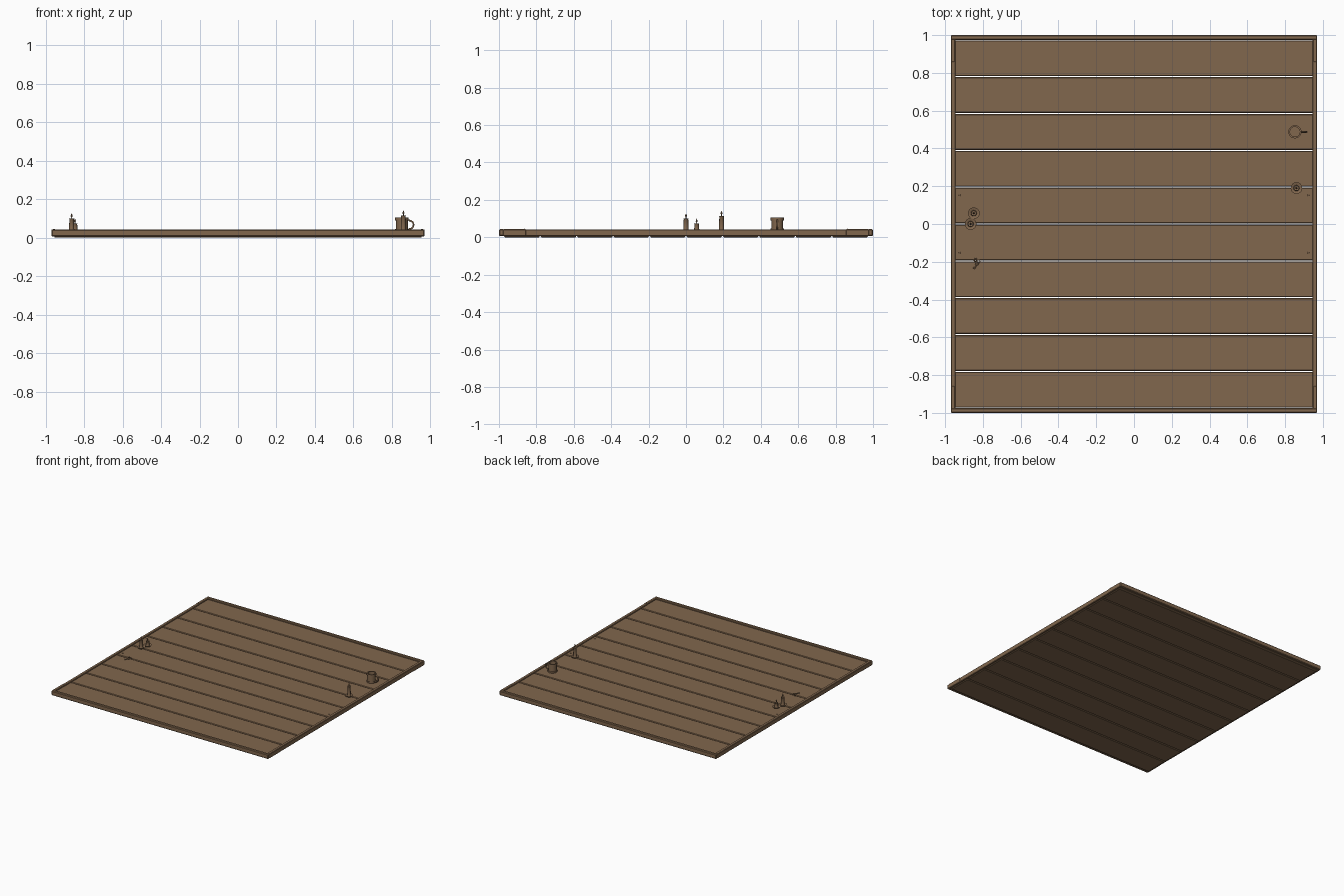
import bpy, bmesh, math
from mathutils import Matrix

if "Cube" in bpy.data.objects:
    bpy.data.objects.remove(bpy.data.objects["Cube"])

wood = bpy.data.materials.new("brown_wood")
wood.diffuse_color = (0.22, 0.135, 0.075, 1)
wood.use_nodes = True
wood.node_tree.nodes["Principled BSDF"].inputs["Base Color"].default_value = wood.diffuse_color

def finish(name, bm, smooth=False):
    me = bpy.data.meshes.new(name)
    bmesh.ops.recalc_face_normals(bm, faces=bm.faces[:])
    bm.to_mesh(me)
    bm.free()
    ob = bpy.data.objects.new(name, me)
    bpy.context.collection.objects.link(ob)
    me.materials.append(wood)
    if smooth:
        bpy.ops.object.select_all(action='DESELECT')
        ob.select_set(True)
        bpy.context.view_layer.objects.active = ob
        bpy.ops.object.shade_smooth_by_angle(angle=math.radians(40))
    return ob

def box(name, x0, x1, y0, y1, z0, z1, bevel=0.003):
    bm = bmesh.new()
    m = Matrix.Translation(((x0+x1)/2, (y0+y1)/2, (z0+z1)/2)) @ Matrix.Diagonal((x1-x0, y1-y0, z1-z0, 1))
    bmesh.ops.create_cube(bm, size=1, matrix=m)
    bmesh.ops.bevel(bm, geom=bm.edges[:], offset=bevel, segments=1, affect='EDGES')
    return finish(name, bm)

def lathe(name, x, y, profile, n=16):
    bm = bmesh.new()
    vs = [bm.verts.new((x+r, y, z)) for r, z in profile]
    es = [bm.edges.new(p) for p in zip(vs, vs[1:])]
    bmesh.ops.spin(bm, geom=vs+es, cent=(x, y, 0), axis=(0, 0, 1), angle=math.tau, steps=n)
    bmesh.ops.remove_doubles(bm, verts=bm.verts[:], dist=1e-5)
    return finish(name, bm, True)

def tube(name, pts, r, cyclic=False):
    cu = bpy.data.curves.new(name, 'CURVE')
    cu.dimensions = '3D'
    cu.bevel_depth = r
    cu.bevel_resolution = 1
    cu.use_fill_caps = True
    sp = cu.splines.new('POLY')
    sp.points.add(len(pts)-1)
    for p, c in zip(sp.points, pts):
        p.co = (*c, 1)
    sp.use_cyclic_u = cyclic
    ob = bpy.data.objects.new(name, cu)
    bpy.context.collection.objects.link(ob)
    cu.materials.append(wood)
    return ob

TOP = 0.034  # plank surface

# Ten deck planks with narrow open gaps
pitch = 0.195
for i in range(10):
    y = -5*pitch + i*pitch
    box(f"plank_{i+1}", -0.955, 0.955, y+0.003, y+pitch-0.003, 0.0, TOP, 0.004)

# Raised rim: end rails, corner pieces and side rails
for s, side in ((-1, "front"), (1, "back")):
    a, b = sorted((s*0.974, s*1.0))
    box(f"{side}_rail", -0.97, 0.97, a, b, 0.006, 0.043, 0.005)
for s, side in ((-1, "left"), (1, "right")):
    a, b = sorted((s*0.944, s*0.968))
    box(f"{side}_rail", a, b, -0.86, 0.86, 0.006, 0.042)
    for t, end in ((-1, "front"), (1, "back")):
        c, d = sorted((t*0.855, t*0.98))
        a2, b2 = sorted((s*0.946, s*0.97))
        box(f"{side}_{end}_corner", a2, b2, c, d, 0.006, 0.043)
        lathe(f"{side}_{end}_corner_peg", s*0.957, t*0.862, [(0, 0.046), (0.004, 0.045), (0.005, 0.041)], 8)
        lathe(f"{side}_{end}_nail", s*0.923, t*0.152, [(0, TOP+0.003), (0.004, TOP+0.002), (0.005, TOP)], 8)

# Candles: saucer, wax stick and flame
def candle(tag, x, y, top):
    lathe(f"{tag}_saucer", x, y, [(0, TOP-0.001), (0.022, TOP-0.001), (0.031, TOP+0.008),
                                  (0.028, TOP+0.008), (0.02, TOP+0.003), (0, TOP+0.003)])
    lathe(f"{tag}_wax", x, y, [(0, TOP), (0.017, TOP), (0.013, TOP+0.012), (0.012, top-0.003),
                               (0.014, top), (0.009, top), (0, top-0.004)], 12)
    lathe(f"{tag}_flame", x, y, [(0, top-0.005), (0.002, top-0.003), (0.002, top+0.006), (0.005, top+0.012),
                                 (0.004, top+0.018), (0, top+0.028)], 8)

candle("right_candle", 0.86, 0.19, 0.115)
candle("tall_candle", -0.865, 0.0, 0.1)
candle("short_candle", -0.848, 0.057, 0.073)

# Hollow mug with bands and a loop handle
mx, my = 0.852, 0.488
lathe("mug_body", mx, my, [(0, TOP), (0.031, TOP), (0.031, 0.102), (0.026, 0.102), (0.026, 0.042), (0, 0.042)], 20)
for nm, z0, z1 in (("lower", TOP+0.001, 0.046), ("upper", 0.09, 0.106)):
    lathe(f"mug_{nm}_band", mx, my, [(0.027, z0), (0.035, z0), (0.035, z1), (0.027, z1), (0.027, z0)], 20)
tube("mug_handle", [(mx+0.034+0.027*math.sin(a), my, 0.067+0.023*math.cos(a))
                    for a in [math.pi*k/10 for k in range(11)]], 0.005)

# Small key lying flat: three-ring bow, shaft and bit
kz = TOP+0.003
for i, (x, y) in enumerate(((-0.824, -0.197), (-0.84, -0.19), (-0.832, -0.209))):
    tube(f"key_ring_{i+1}", [(x+0.008*math.cos(k*math.tau/12), y+0.008*math.sin(k*math.tau/12), kz)
                             for k in range(12)], 0.0025, True)
tube("key_shaft", [(-0.832, -0.209, kz), (-0.845, -0.24, kz)], 0.003)
tube("key_bit", [(-0.843, -0.235, kz), (-0.853, -0.231, kz)], 0.003)
